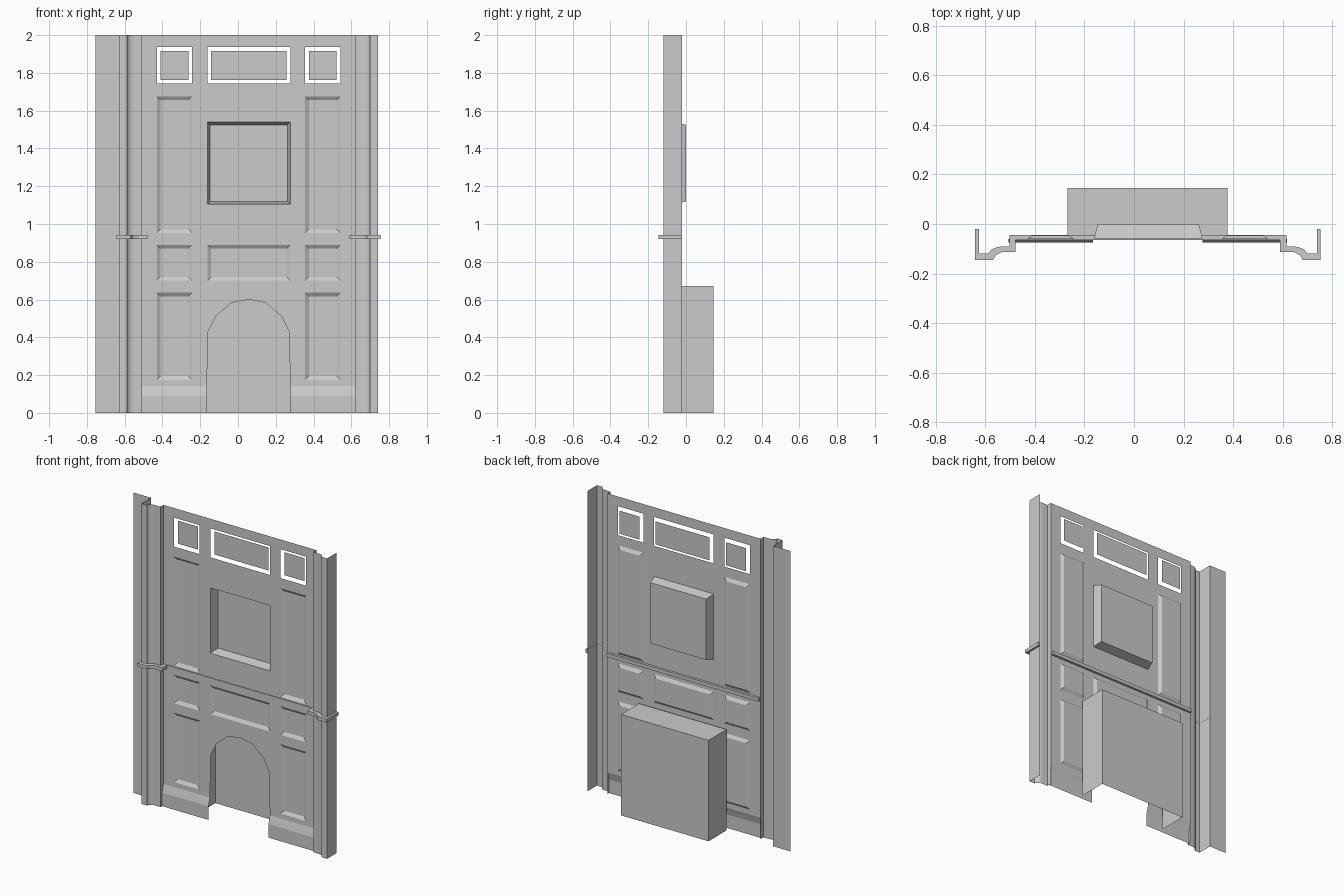
import bpy, bmesh, math
from mathutils import Vector

if "Cube" in bpy.data.objects:
    bpy.data.objects.remove(bpy.data.objects["Cube"])

CX = 0.056                      # mirror axis of the panelling
WALL_Y, PANEL_Y = -0.060, -0.047


def mx(x):
    return 2 * CX - x


def make(name, verts, faces, face_front=False, closed=False, smooth=False):
    bm = bmesh.new()
    vs = [bm.verts.new(v) for v in verts]
    for f in faces:
        bm.faces.new([vs[i] for i in f])
    bmesh.ops.recalc_face_normals(bm, faces=bm.faces[:])
    bm.normal_update()
    if face_front and not closed and sum(f.normal.y * f.calc_area() for f in bm.faces) > 0:
        bmesh.ops.reverse_faces(bm, faces=bm.faces[:])
    return finish(name, bm, smooth)


def finish(name, bm, smooth=False):
    me = bpy.data.meshes.new(name)
    bm.to_mesh(me)
    bm.free()
    ob = bpy.data.objects.new(name, me)
    bpy.context.collection.objects.link(ob)
    if smooth:
        bpy.ops.object.select_all(action='DESELECT')
        ob.select_set(True)
        bpy.context.view_layer.objects.active = ob
        bpy.ops.object.shade_smooth_by_angle(angle=math.radians(35))
    return ob


def sweep_z(name, pts, z0, z1, smooth=False):
    n = len(pts)
    verts = [(x, y, z) for z in (z0, z1) for x, y in pts]
    faces = [(i, i + 1, n + i + 1, n + i) for i in range(n - 1)]
    return make(name, verts, faces, True, smooth=smooth)


def sweep_x(name, prof, x0, x1):
    n = len(prof)
    verts = [(x, y, z) for x in (x0, x1) for y, z in prof]
    faces = [(i, i + 1, n + i + 1, n + i) for i in range(n - 1)]
    return make(name, verts, faces, True)


def rect(x0, x1, z0, z1):
    return [(x0, z0), (x1, z0), (x1, z1), (x0, z1)]


def panel(name, r, inset, depth_y, bevel=True):
    x0, x1, z0, z1 = r
    outer = [(x, WALL_Y, z) for x, z in rect(*r)]
    inner = [(x, depth_y, z) for x, z in
             rect(x0 + inset, x1 - inset, z0 + inset, z1 - inset)]
    faces = [(4, 5, 6, 7)]
    if bevel:
        faces += [(i, (i + 1) % 4, 4 + (i + 1) % 4, 4 + i) for i in range(4)]
        make(name, outer + inner, faces, True)
    else:
        make(name, inner, [(0, 1, 2, 3)], True)


# panel layout: columns and rows
left, right, mid = (-0.43, -0.243), (mx(-0.243), mx(-0.43)), (-0.162, 0.277)
top, tall, small, low = (1.743, 1.936), (0.952, 1.676), (0.70, 0.89), (0.175, 0.637)
picture = mid + (1.105, 1.54)
panels = [c + r for c in (left, right) for r in (tall, small, low)] + [mid + small]
open_panels = [c + top for c in (left, mid, right)]

# main wall sheet with arch opening and panel holes
WX, BASE = -0.507, 0.143
arch_half = [(-0.165, BASE), (-0.158, 0.43), (-0.117, 0.513), (-0.035, 0.583)]
outline = [(WX, BASE)] + arch_half + [(CX + 0.002, 0.60)]
outline += [(mx(x), z) for x, z in reversed(arch_half)]
outline += [(mx(WX), BASE), (mx(WX), 2), (WX, 2)]
bm = bmesh.new()
for loop in [outline] + [rect(*p) for p in panels + open_panels + [picture]]:
    vs = [bm.verts.new((x, WALL_Y, z)) for x, z in loop]
    for i, v in enumerate(vs):
        bm.edges.new((v, vs[(i + 1) % len(vs)]))
bmesh.ops.triangle_fill(bm, use_beauty=True, use_dissolve=False,
                        edges=bm.edges[:], normal=Vector((0, -1, 0)))
bm.normal_update()
for f in bm.faces:
    if f.normal.y > 0:
        f.normal_flip()
bmesh.ops.dissolve_limit(bm, angle_limit=0.01, verts=[], edges=bm.edges[:])
finish("wall", bm)

# recessed panels, loose top panels and the deep picture recess
for p in panels:
    panel("recessed_panel", p, 0.02, PANEL_Y)
for p in open_panels:
    panel("top_panel", p, 0.02, PANEL_Y, bevel=False)
panel("picture_recess", picture, 0.015, 0.0)

# coved pilasters on both sides
cove = [(-0.548 - 0.04 * math.cos(a), -0.12 + 0.028 * math.sin(a))
        for a in [math.radians(18 * i) for i in range(6)]]
pilaster = [(-0.628, -0.02), (-0.628, -0.12)] + cove + [(WX, -0.091), (WX, WALL_Y)]
sweep_z("pilaster_left", pilaster, 0, 2, True)
sweep_z("pilaster_right", [(mx(x), y) for x, y in pilaster], 0, 2, True)

# flat side strip at the left
sweep_z("side_strip", [(-0.755, -0.02), (-0.628, -0.02)], 0, 2)

# baseboards either side of the arch
base = [(-0.075, 0), (-0.075, 0.09), (-0.067, 0.12), (WALL_Y, BASE)]
sweep_x("baseboard_left", base, WX, -0.165)
sweep_x("baseboard_right", base, mx(-0.165), mx(WX))

# chair rail following the wall profile
outer = [(-0.642, -0.02), (-0.642, -0.145), (-0.57, -0.145), (-0.557, -0.125),
         (-0.535, -0.114), (-0.478, -0.113), (-0.478, -0.064)]
inner = [(-0.627, -0.02), (-0.627, -0.119), (-0.588, -0.119), (-0.575, -0.102),
         (-0.548, -0.092), (-0.503, -0.091), (-0.503, -0.044)]
outer += [(mx(x), y) for x, y in reversed(outer)]
inner += [(mx(x), y) for x, y in reversed(inner)]
n = len(outer)
verts = [(x, y, z) for z in (0.92, 0.943) for x, y in outer + inner]
faces = []
for i in range(n - 1):
    o, q = i, n + i
    t = 2 * n
    faces += [(o, o + 1, q + 1, q), (t + o, t + o + 1, t + q + 1, t + q),
              (o, o + 1, t + o + 1, t + o), (q, q + 1, t + q + 1, t + q)]
for o in (0, n - 1):
    faces.append((o, n + o, 3 * n + o, 2 * n + o))
make("chair_rail", verts, faces, closed=True)

# firebox behind the arch, open at the front and bottom
x0, x1, yf, yb, h = -0.268, 0.377, -0.045, 0.145, 0.672
verts = [(x, y, z) for z in (0, h) for x, y in ((x0, yf), (x0, yb), (x1, yb), (x1, yf))]
make("firebox", verts, [(0, 1, 5, 4), (1, 2, 6, 5), (2, 3, 7, 6), (4, 5, 6, 7)], True)
